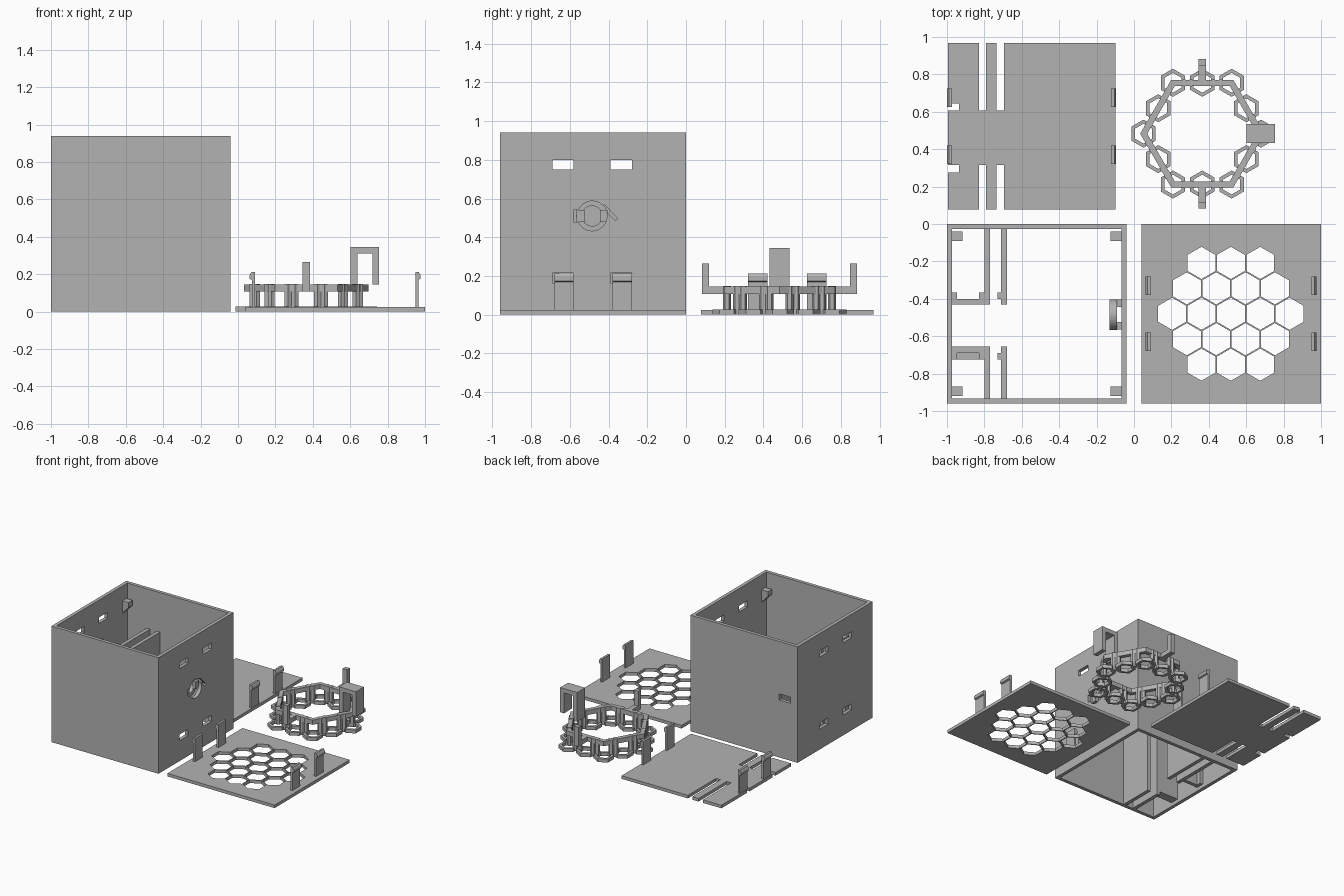
import bpy, bmesh, math
from mathutils import Vector, Matrix

if "Cube" in bpy.data.objects:
    bpy.data.objects.remove(bpy.data.objects["Cube"])

grey = bpy.data.materials.new("plain_grey")
grey.diffuse_color = (0.45, 0.45, 0.45, 1)
grey.use_nodes = True
grey.node_tree.nodes["Principled BSDF"].inputs["Base Color"].default_value = grey.diffuse_color


def finish(name, bm):
    bmesh.ops.recalc_face_normals(bm, faces=bm.faces)
    me = bpy.data.meshes.new(name)
    bm.to_mesh(me)
    bm.free()
    ob = bpy.data.objects.new(name, me)
    bpy.context.collection.objects.link(ob)
    me.materials.append(grey)
    return ob


def add_box(bm, x0, x1, y0, y1, z0, z1):
    m = Matrix.Translation(((x0 + x1) / 2, (y0 + y1) / 2, (z0 + z1) / 2))
    m = m @ Matrix.Diagonal((abs(x1 - x0), abs(y1 - y0), z1 - z0, 1))
    bmesh.ops.create_cube(bm, size=1, matrix=m)


def add_prism(bm, pts, vec):
    """Extrude a closed 3D outline along vec."""
    f = bm.faces.new([bm.verts.new(p) for p in pts])
    r = bmesh.ops.extrude_face_region(bm, geom=[f])
    bmesh.ops.translate(bm, verts=[v for v in r["geom"] if isinstance(v, bmesh.types.BMVert)], vec=vec)


def ngon(cx, cy, r, n, start=0.0):
    return [(cx + r * math.cos(start + 2 * math.pi * i / n),
             cy + r * math.sin(start + 2 * math.pi * i / n)) for i in range(n)]


def add_tube(bm, outer, inner, place, vec):
    """Ring between two outlines with equal point counts."""
    n, vec = len(outer), Vector(vec)
    loops = [[bm.verts.new(Vector(place(p)) + o) for p in ring]
             for ring, o in ((outer, vec * 0), (outer, vec), (inner, vec), (inner, vec * 0))]
    for k in range(4):
        a, b = loops[k], loops[(k + 1) % 4]
        for i in range(n):
            j = (i + 1) % n
            bm.faces.new((a[i], a[j], b[j], b[i]))


def cut(ob, bm):
    cutter = finish(ob.name + "_cutter", bm)
    cutter.hide_render = True
    mod = ob.modifiers.new("cut", "BOOLEAN")
    mod.object, mod.solver = cutter, "EXACT"
    bpy.context.view_layer.objects.active = ob
    bpy.ops.object.modifier_apply(modifier=mod.name)
    bpy.data.objects.remove(cutter)


# Case: four walls, open at top and bottom
X0, X1, Y0, Y1, T, H = -1.0, -0.04, -0.96, 0.0, 0.028, 0.94
bm = bmesh.new()
add_tube(bm, [(X0, Y0), (X1, Y0), (X1, Y1), (X0, Y1)],
         [(X0 + T, Y0 + T), (X1 - T, Y0 + T), (X1 - T, Y1 - T), (X0 + T, Y1 - T)],
         lambda p: (p[0], p[1], 0), (0, 0, H))
case = finish("case_walls", bm)

# Clip slots, port and locking hole in the case
HY, HZ = -0.485, 0.51
bm = bmesh.new()
for x in (X0, X1):
    for y in (-0.635, -0.335):
        for z in (0.165, 0.75):
            add_box(bm, x - 0.05, x + 0.05, y - 0.055, y + 0.055, z, z + 0.05)
add_box(bm, -0.935, -0.835, -0.05, 0.05, 0.465, 0.515)
cut(case, bm)
bm = bmesh.new()
add_prism(bm, [(-0.09, y, z) for y, z in ngon(HY, HZ, 0.077, 32)], (0.1, 0, 0))
cut(case, bm)
bm = bmesh.new()
add_box(bm, -0.09, 0.01, HY - 0.095, HY - 0.06, HZ - 0.03, HZ + 0.03)
cut(case, bm)
bm = bmesh.new()
add_prism(bm, [(-0.09, y, z) for y, z in
               ((-0.435, 0.555), (-0.365, 0.485), (-0.353, 0.497), (-0.423, 0.57))], (0.1, 0, 0))
cut(case, bm)

# Locking socket behind the hole
bm = bmesh.new()
add_tube(bm, ngon(HY, HZ, 0.082, 32), ngon(HY, HZ, 0.052, 32),
         lambda p: (-0.13, p[0], p[1]), (0.04, 0, 0))
for s in (-1, 1):
    add_box(bm, -0.095, X1 - T, HY + s * 0.04, HY + s * 0.08, HZ - 0.03, HZ + 0.03)
finish("lock_socket", bm)

# Corner lugs below the top rim
bm = bmesh.new()
for x0, x1, wall in ((X0 + T, -0.917, X0 + T), (-0.125, X1 - T, X1 - T)):
    inner = x1 if wall == x0 else x0
    for y in (-0.065, -0.895):
        add_prism(bm, [(wall, y - 0.025, 0.72), (inner, y - 0.025, 0.78),
                       (inner, y - 0.025, 0.82), (wall, y - 0.025, 0.82)], (0, 0.05, 0))
finish("corner_lugs", bm)

# Interior partitions
bm = bmesh.new()
for ya, yb in ((-0.43, -0.028), (-0.932, -0.655)):
    add_box(bm, -0.80, -0.77, ya, yb, 0, 0.62)
    add_box(bm, -0.71, -0.68, ya, yb, 0, 0.62)
add_box(bm, X0 + T, -0.80, -0.43, -0.40, 0.03, 0.62)
add_box(bm, X0 + T, -0.80, -0.69, -0.655, 0.03, 0.62)
add_box(bm, X0 + T, -0.80, -0.725, -0.69, 0.03, 0.06)
for y0, y1 in ((-0.40, -0.365), (-0.725, -0.69)):
    for x0, x1 in ((X0 + T, -0.945), (-0.83, -0.80), (-0.73, -0.71)):
        add_box(bm, x0, x1, y0, y1, 0.03, 0.62)
finish("partitions", bm)


def clips(name, xs, ys):
    """Snap clips with a wedge barb facing outward; xs are outer barb tips."""
    bm = bmesh.new()
    for x, s in zip(xs, (1, -1)):
        prof = [(0.012, 0.02), (0.012, 0.17), (0, 0.175), (0, 0.195), (0.01, 0.212),
                (0.028, 0.212), (0.028, 0.02)]
        for y in ys:
            add_prism(bm, [(x + s * px, y - 0.05, pz) for px, pz in prof], (0, 0.1, 0))
    finish(name, bm)


# Slotted base lid and its clips
bm = bmesh.new()
add_box(bm, -0.995, -0.10, 0.078, 0.968, 0, 0.025)
lid = finish("slotted_lid", bm)
bm = bmesh.new()
for y0, y1 in ((0.608, 1.0), (0.05, 0.315)):
    add_box(bm, -0.83, -0.79, y0, y1, -0.1, 0.1)
    add_box(bm, -0.735, -0.695, y0, y1, -0.1, 0.1)
for y0, y1 in ((0.608, 0.643), (0.275, 0.315)):
    add_box(bm, -1.1, -0.935, y0, y1, -0.1, 0.1)
cut(lid, bm)
clips("slotted_lid_clips", (-1.0, -0.095), (0.675, 0.37))

# Honeycomb lid and its clips
P, ROW = 0.157, 0.136


def honeycomb(cx, cy):
    for r in range(-2, 3):
        n = 5 - abs(r)
        for i in range(n):
            yield cx + (i - (n - 1) / 2) * P, cy + r * ROW, abs(r) == 2 or i in (0, n - 1)


bm = bmesh.new()
add_box(bm, 0.04, 1.0, Y0, Y1, 0, 0.025)
grille = finish("honeycomb_lid", bm)
bm = bmesh.new()
for x, y, _ in honeycomb(0.518, -0.48):
    add_prism(bm, [(a, b, -0.1) for a, b in ngon(x, y, 0.086, 6, math.pi / 6)], (0, 0, 0.2))
cut(grille, bm)
clips("honeycomb_lid_clips", (0.062, 0.976), (-0.33, -0.63))

# Holder ring: hexagonal band
CX, CY = 0.365, 0.483
bm = bmesh.new()
add_tube(bm, ngon(CX, CY, 0.332, 6), ngon(CX, CY, 0.294, 6),
         lambda p: (p[0], p[1], 0.108), (0, 0, 0.037))
finish("holder_band", bm)

# Hexagonal feet, each with two posts up to the band
feet, posts = bmesh.new(), bmesh.new()
ring = [Vector((CX + 2 * P * math.cos(a), CY + 2 * P * math.sin(a)))
        for a in (i * math.pi / 3 for i in range(6))]
for x, y, rim in honeycomb(CX, CY):
    if not rim:
        continue
    add_tube(feet, ngon(x, y, 0.075, 6, math.pi / 6), ngon(x, y, 0.053, 6, math.pi / 6),
             lambda p: (p[0], p[1], 0), (0, 0, 0.028))
    c = Vector((x, y))
    near = sorted(ring, key=lambda v: (v - c).length)
    corner = (near[0] - c).length < 0.03
    targets = near[1:3] if corner else near[:2]
    for t in targets:
        q = c + (t - c).normalized() * 0.06
        add_prism(posts, [(a, b, 0) for a, b in ngon(q.x, q.y, 0.021, 6, math.pi / 6)], (0, 0, 0.147))
finish("holder_feet", feet)
finish("holder_posts", posts)

# Front and back holder arms
bm = bmesh.new()
for s in (-1, 1):
    pts = [(0.272, 0.108), (0.40, 0.108), (0.40, 0.265), (0.365, 0.265), (0.365, 0.145), (0.272, 0.145)]
    add_prism(bm, [(CX - 0.02, CY + s * d, z) for d, z in pts], (0.04, 0, 0))
finish("holder_arms", bm)

# Side arch handle
bm = bmesh.new()
pts = [(0.602, 0.108), (0.602, 0.345), (0.755, 0.345), (0.755, 0.145), (0.72, 0.145),
       (0.72, 0.31), (0.638, 0.31), (0.638, 0.108)]
add_prism(bm, [(x, 0.432, z) for x, z in pts], (0, 0.102, 0))
finish("holder_handle", bm)
